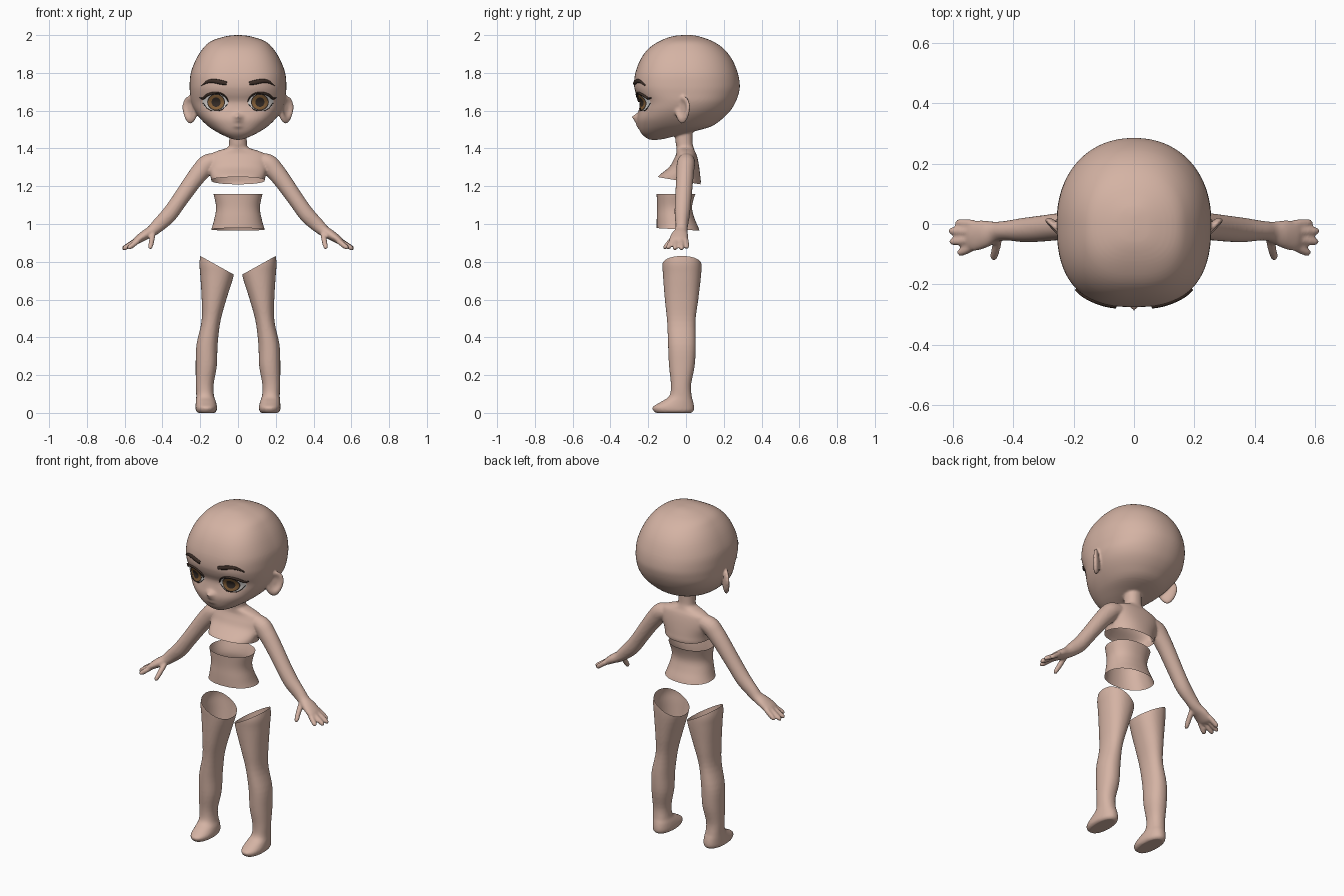
import bpy, bmesh, math
from mathutils import Vector
from mathutils.bvhtree import BVHTree

if "Cube" in bpy.data.objects:
    bpy.data.objects.remove(bpy.data.objects["Cube"])


def material(name, rgb):
    m = bpy.data.materials.new(name)
    m.diffuse_color = (*rgb, 1)
    m.use_nodes = True
    m.node_tree.nodes["Principled BSDF"].inputs["Base Color"].default_value = m.diffuse_color
    return m


SKIN = material("skin", (0.66, 0.45, 0.37))
HAIR = material("brow_brown", (0.045, 0.027, 0.02))
WHITE = material("eye_white", (0.75, 0.72, 0.7))
IRIS = material("iris_brown", (0.26, 0.13, 0.045))
PUPIL = material("pupil_dark", (0.035, 0.025, 0.02))


def spline(st, k=4):
    """Catmull-Rom through tuples of numbers."""
    st = [Vector(s) for s in st]
    out = []
    for i in range(len(st) - 1):
        p0, p1, p2, p3 = st[max(i - 1, 0)], st[i], st[i + 1], st[min(i + 2, len(st) - 1)]
        for j in range(k):
            t = j / k
            out.append(0.5 * (2 * p1 + (p2 - p0) * t + (2 * p0 - 5 * p1 + 4 * p2 - p3) * t * t
                              + (3 * p1 - p0 - 3 * p2 + p3) * t ** 3))
    return out + [st[-1]]


def skin_rings(bm, rings):
    rows = [[bm.verts.new(p) for p in r] for r in rings]
    n = len(rows[0])
    for a, b in zip(rows, rows[1:]):
        for i in range(n):
            bm.faces.new((a[i], a[(i + 1) % n], b[(i + 1) % n], b[i]))
    bm.faces.new(rows[0][::-1])
    bm.faces.new(rows[-1])
    return [v for r in rows for v in r]


def level_loft(bm, stations, side=1, nf=2.2, nb=2.2, n=48):
    """Horizontal sections: z, centre x, half width, front y, back y."""
    rings = []
    for z, cx, rx, yf, yb in spline(stations):
        ring = []
        for i in range(n):
            a = math.tau * i / n
            c, s = math.cos(a), math.sin(a)
            e = 2 / (nf if s < 0 else nb)
            ring.append((side * (cx + rx * math.copysign(abs(c) ** e, c)),
                         (yf + yb) / 2 + (yb - yf) / 2 * math.copysign(abs(s) ** e, s), z))
        rings.append(ring)
    return skin_rings(bm, rings)


def tube(bm, stations, side=1, n=16, k=4):
    """Tube along a path: x, y, z, radius, radius across y."""
    st = spline(stations, k)
    rings = []
    for i, s in enumerate(st):
        d = Vector(st[min(i + 1, len(st) - 1)][:3]) - Vector(st[max(i - 1, 0)][:3])
        d.normalize()
        u = Vector((0, 1, 0))
        u = (u - d * u.dot(d)).normalized()
        v = d.cross(u)
        ring = []
        for j in range(n):
            a = math.tau * j / n
            p = Vector(s[:3]) + v * s[3] * math.cos(a) + u * s[4] * math.sin(a)
            ring.append((side * p.x, p.y, p.z))
        rings.append(ring)
    return skin_rings(bm, rings)


def finish(name, bm, mat):
    bmesh.ops.recalc_face_normals(bm, faces=bm.faces[:])
    me = bpy.data.meshes.new(name)
    bm.to_mesh(me)
    bm.free()
    me.materials.append(mat)
    me.polygons.foreach_set("use_smooth", [True] * len(me.polygons))
    ob = bpy.data.objects.new(name, me)
    bpy.context.collection.objects.link(ob)
    return ob


bm = bmesh.new()

# head with eye sockets, nose and lips
head = [(2.0, .012, -.02, .03), (1.993, .068, -.075, .07), (1.968, .143, -.14, .14),
        (1.93, .185, -.197, .197), (1.873, .222, -.24, .243), (1.80, .25, -.268, .274),
        (1.735, .256, -.275, .285), (1.69, .254, -.265, .279), (1.645, .248, -.246, .262),
        (1.6, .23, -.25, .235), (1.555, .197, -.258, .19), (1.515, .155, -.252, .13),
        (1.485, .108, -.24, .02), (1.465, .068, -.222, -.06), (1.45, .03, -.2, -.12),
        (1.445, .008, -.18, -.16)]
bumps = [(0, 1.566, .02, .016, .034), (0, 1.541, .024, .009, .014), (0, 1.519, .022, .009, .012),
         (.12, 1.645, .05, .035, -.012), (-.12, 1.645, .05, .035, -.012)]
for v in level_loft(bm, [(z, 0, r, f, b) for z, r, f, b in head], nf=2.6, nb=2.15, n=128):
    if v.co.y < -.1:
        x, z = v.co.x, v.co.z
        v.co.y -= sum(h * math.exp(-((x - cx) / sx) ** 2 - ((z - cz) / sz) ** 2)
                      for cx, cz, sx, sz, h in bumps)

# neck and torso
torso = [(1.50, .047, -.06, .035), (1.43, .047, -.055, .035), (1.405, .055, -.05, .04),
         (1.388, .105, -.05, .046), (1.37, .145, -.052, .055), (1.34, .158, -.066, .063),
         (1.30, .155, -.09, .07), (1.25, .145, -.15, .076), (1.21, .138, -.16, .077),
         (1.16, .13, -.156, .05), (1.09, .116, -.153, .032), (1.03, .125, -.155, .045),
         (.97, .143, -.155, .07), (.90, .18, -.15, .085), (.83, .2, -.13, .085), (.79, .18, -.1, .06)]
level_loft(bm, [(z, 0, r, f, b) for z, r, f, b in torso])

leg = [(.87, .11, .08, -.11, .07), (.80, .112, .092, -.125, .082), (.73, .111, .089, -.122, .08),
       (.60, .127, .065, -.112, .065), (.485, .143, .05, -.10, .05), (.36, .164, .056, -.095, .052),
       (.25, .168, .056, -.09, .046), (.15, .176, .047, -.08, .027), (.09, .174, .047, -.088, .03),
       (.06, .17, .053, -.13, .038), (.032, .168, .057, -.176, .043), (.012, .168, .055, -.173, .041),
       (0, .168, .045, -.16, .03)]
arm = [(.09, .005, 1.335, .04, .04), (.155, .0, 1.322, .05, .048), (.195, -.004, 1.282, .05, .047),
       (.242, -.008, 1.222, .046, .045), (.315, -.016, 1.118, .042, .043), (.367, -.02, 1.047, .042, .04),
       (.42, -.022, .995, .037, .033), (.457, -.026, .962, .03, .034), (.495, -.033, .94, .026, .046),
       (.535, -.04, .913, .02, .05), (.555, -.042, .9, .01, .04)]
fingers = [((.53, .0, .917), (.59, .004, .872)), ((.54, -.026, .913), (.613, -.023, .866)),
           ((.54, -.052, .91), (.61, -.06, .866)), ((.53, -.074, .91), (.583, -.098, .87)),
           ((.45, -.05, .945), (.466, -.118, .868))]
for side in (1, -1):
    # legs and feet, arms and palms
    level_loft(bm, leg, side)
    tube(bm, arm, side, 32)
    # fingers and thumb
    for a, b in fingers:
        a, b = Vector(a), Vector(b)
        tube(bm, [(*a.lerp(b, t), r, r) for t, r in
                  ((0, .014), (.5, .0145), (.88, .012), (1, .005))], side)
    # ears: flattened spheres with a hollow facing forward and out
    ear = bmesh.ops.create_uvsphere(bm, u_segments=40, v_segments=28, radius=1)["verts"]
    for v in ear:
        b, t, h = v.co
        r2 = ((b - .05) / .6) ** 2 + ((h - .1) / .62) ** 2
        t = .02 * t - (.02 * math.exp(-r2 * r2) if t > 0 else 0)
        b *= .054 * (1 + .22 * h)
        v.co = (side * (.252 + .72 * b + .7 * t), -.02 + .7 * b - .72 * t, 1.605 + .074 * h)

# fuse everything into one skin
body = finish("body", bm, SKIN)
rm = body.modifiers.new("fuse", 'REMESH')
rm.mode, rm.voxel_size = 'VOXEL', .0065
sm = body.modifiers.new("soften", 'SMOOTH')
sm.factor, sm.iterations = .5, 4
dg = bpy.context.evaluated_depsgraph_get()
fused = bpy.data.meshes.new_from_object(body.evaluated_get(dg))
bpy.data.objects.remove(body)
bm = bmesh.new()
bm.from_mesh(fused)

# cut away the open bands at the bust and hips


def cut(test, co, no):
    fs = [f for f in bm.faces if test(f.calc_center_median())]
    geom = fs + list({e for f in fs for e in f.edges}) + list({v for f in fs for v in f.verts})
    bmesh.ops.bisect_plane(bm, geom=geom, plane_co=co, plane_no=no)


def in_bust(c):
    return abs(c.x) < .157 and 1.1 < c.z < 1.3


cut(in_bust, (0, 0, 1.223), (0, .17, 1))
cut(in_bust, (0, 0, 1.16), (0, 0, 1))
cut(lambda c: abs(c.x) < .3 and .9 < c.z < 1.03, (0, 0, .969), (0, .06, 1))
for s in (1, -1):
    cut(lambda c: 0 <= s * c.x < .3 and .65 < c.z < .9, (0, 0, .72), (-.555 * s, 0, 1))


def removed(c):
    if abs(c.x) < .157 and 1.16 < c.z < 1.223 - .17 * c.y:
        return True
    return abs(c.x) < .3 and .72 + .555 * abs(c.x) < c.z < .969 - .06 * c.y


bmesh.ops.delete(bm, geom=[f for f in bm.faces if removed(f.calc_center_median())], context='FACES')
tree = BVHTree.FromBMesh(bm)
body = finish("body", bm, SKIN)
if len(body.data.materials) > 1:
    body.data.materials.pop()


def face_y(x, z):
    hit = tree.ray_cast(Vector((x, -1, z)), Vector((0, 1, 0)))[0]
    return hit.y if hit else -.2


# eyes: domed patches laid on the face
EX, EZ, RX, RZ = .12, 1.645, .068, .046


def eye_patch(name, side, cx, rx, rz, off, mat, n=40, m=8):
    bm = bmesh.new()
    rows = []
    for j in range(1, m + 1):
        row = []
        for i in range(n):
            a = math.tau * i / n
            x = cx + rx * j / m * math.cos(a)
            z = EZ + rz * j / m * math.sin(a)
            rho = ((x - EX) / RX) ** 2 + ((z - EZ) / RZ) ** 2
            row.append(bm.verts.new((side * x, face_y(x, z) - off - .007 * max(0, 1 - rho), z)))
        rows.append(row)
    bm.faces.new(rows[0])
    for a, b in zip(rows, rows[1:]):
        for i in range(n):
            bm.faces.new((a[i], b[i], b[(i + 1) % n], a[(i + 1) % n]))
    finish(name, bm, mat)


def stroke(name, side, pts, depth, off):
    bm = bmesh.new()
    pts = spline([(x, 0, z, w) for x, z, w in pts], 6)
    tube(bm, [(x, face_y(x, z) - off, z, w, depth) for x, _, z, w in pts], side, 10, 1)
    finish(name, bm, HAIR)


for side, tag in ((1, "left"), (-1, "right")):
    eye_patch("eye_white_" + tag, side, EX, RX, RZ, .001, WHITE)
    eye_patch("iris_rim_" + tag, side, EX - .004, .047, .044, .0025, PUPIL)
    eye_patch("iris_" + tag, side, EX - .004, .042, .039, .004, IRIS)
    eye_patch("pupil_" + tag, side, EX - .004, .024, .025, .0055, PUPIL)
    # upper lashes with an outer wing, thin lower lid line, eyebrow
    stroke("lashes_" + tag, side, [(.052, 1.648, .002), (.066, 1.674, .004), (.095, 1.691, .005),
           (.13, 1.693, .006), (.163, 1.682, .007), (.185, 1.665, .006), (.203, 1.668, .001)], .007, .004)
    stroke("lower_lid_" + tag, side, [(.056, 1.634, .001), (.085, 1.606, .002), (.12, 1.599, .002),
           (.155, 1.606, .002), (.185, 1.64, .002)], .003, .001)
    stroke("eyebrow_" + tag, side, [(.06, 1.744, .009), (.09, 1.75, .012), (.13, 1.757, .011),
           (.163, 1.752, .008), (.192, 1.734, .001)], .007, .001)
